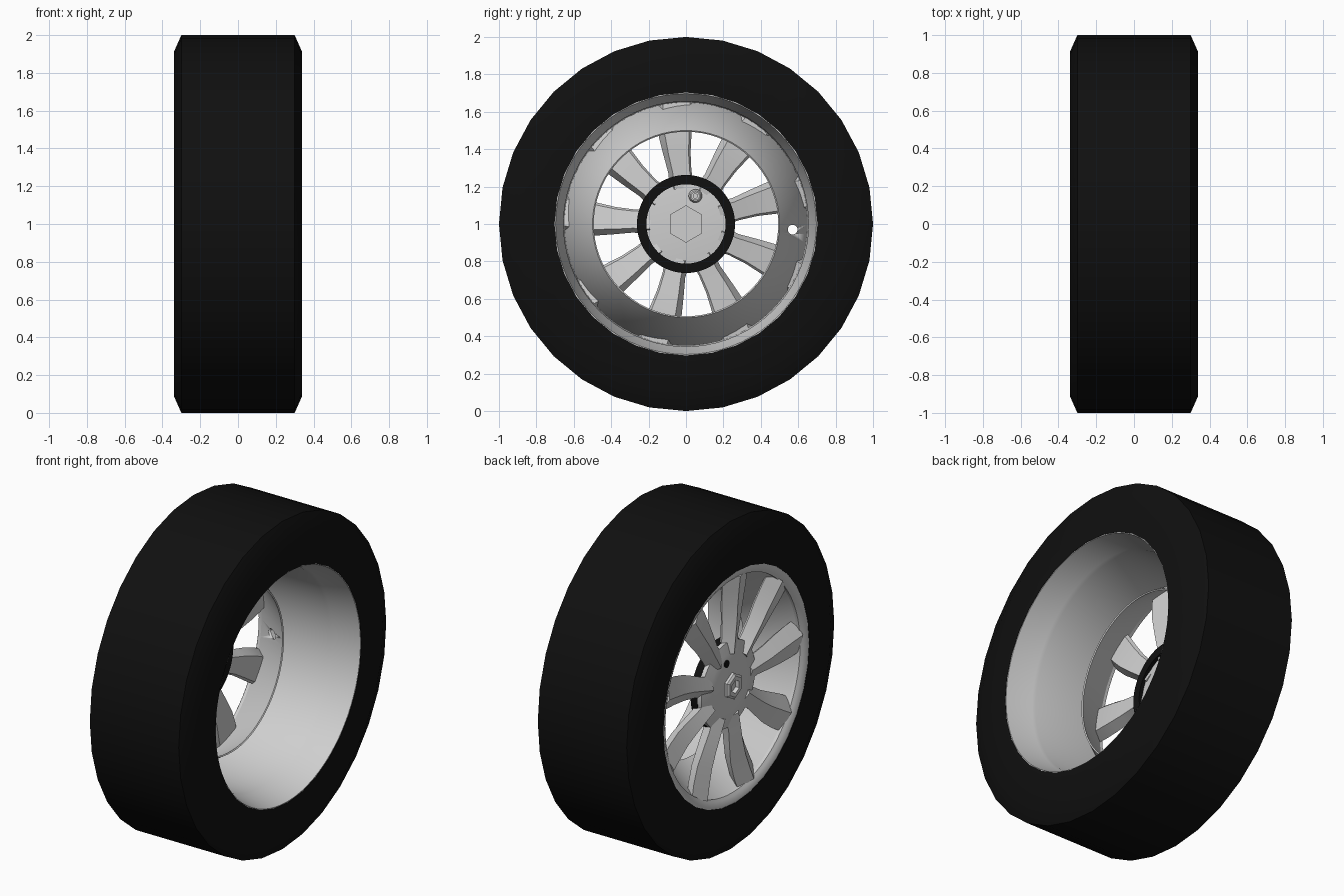
import bpy
import bmesh
from math import sin, cos, pi, radians

cube = bpy.data.objects.get("Cube")
if cube:
    bpy.data.objects.remove(cube, do_unlink=True)


def material(name, value):
    m = bpy.data.materials.new(name)
    m.use_nodes = True
    colour = (value, value, value, 1)
    m.diffuse_color = colour
    m.node_tree.nodes["Principled BSDF"].inputs["Base Color"].default_value = colour
    return m


rubber = material("black rubber", 0.005)
alloy = material("silver alloy", 0.62)


def finish(name, bm, mat, angle=35):
    """Turn a bmesh centred on the axle into a shaded object."""
    bmesh.ops.recalc_face_normals(bm, faces=bm.faces)
    mesh = bpy.data.meshes.new(name)
    bm.to_mesh(mesh)
    bm.free()
    mesh.materials.append(mat)
    ob = bpy.data.objects.new(name, mesh)
    ob.location.z = 1
    bpy.context.collection.objects.link(ob)
    bpy.ops.object.select_all(action='DESELECT')
    ob.select_set(True)
    bpy.context.view_layer.objects.active = ob
    bpy.ops.object.shade_smooth_by_angle(angle=radians(angle))
    return ob


def lathe(name, profile, mat, sides=72, centre=(0, 0), angle=35):
    """Revolve a closed profile of (x, radius) points about the x axis."""
    bm = bmesh.new()
    rings = []
    for i in range(sides):
        a = 2 * pi * i / sides
        rings.append([bm.verts.new((x, centre[0] + r * sin(a), centre[1] + r * cos(a)))
                      for x, r in profile])
    n = len(profile)
    for i in range(sides):
        p, q = rings[i], rings[(i + 1) % sides]
        for j in range(n):
            k = (j + 1) % n
            bm.faces.new((p[j], p[k], q[k], q[j]))
    bmesh.ops.remove_doubles(bm, verts=bm.verts, dist=1e-5)
    return finish(name, bm, mat, angle)


def disc(name, x0, x1, r, mat, sides=48, centre=(0, 0)):
    """Solid cylinder or prism along the x axis."""
    bm = bmesh.new()
    rings = [[bm.verts.new((x, centre[0] + r * sin(2 * pi * i / sides),
                            centre[1] + r * cos(2 * pi * i / sides)))
              for i in range(sides)] for x in (x0, x1)]
    for ring in rings:
        bm.faces.new(ring)
    for i in range(sides):
        k = (i + 1) % sides
        bm.faces.new((rings[0][i], rings[0][k], rings[1][k], rings[1][i]))
    return finish(name, bm, mat)


# Tyre
lathe("tyre", [(-.34, .703), (-.34, .91), (-.30, 1), (.30, 1), (.34, .91), (.34, .703)],
      rubber, sides=32, angle=40)

# Rim barrel with flared inner lip and rolled outer lip
lathe("rim_barrel", [(.338, .706), (.338, .697), (.18, .662), (.16, .655), (-.28, .65),
                     (-.315, .65), (-.325, .665), (-.338, .69), (-.338, .706)], alloy)

# Conical inner flange, with a valve hole
flange = lathe("rim_flange", [(-.285, .655), (-.04, .5), (-.045, .493), (-.305, .655)], alloy)
cutter = disc("valve_hole_cutter", -.5, .1, .026, alloy, 24, (.57, -.03))
cutter.hide_render = True
cut = flange.modifiers.new("valve_hole", 'BOOLEAN')
cut.operation = 'DIFFERENCE'
cut.solver = 'EXACT'
cut.object = cutter
bpy.context.view_layer.objects.active = flange
bpy.ops.object.modifier_apply(modifier=cut.name)
bpy.data.objects.remove(cutter, do_unlink=True)

# Nine twisted spokes: each section has a ridge in front and a narrower back
SPOKES = 9
STATIONS = [(.19, .066, .002), (.28, .062, .006), (.38, .073, .012),
            (.48, .088, .012), (.58, .098, .006), (.655, .098, 0)]
SECTION = [(1, -.285), (-.15, -.318), (-1, -.262), (-.85, -.245), (.62, -.225)]
for s in range(SPOKES):
    a = radians(95.5 + s * 360 / SPOKES)
    bm = bmesh.new()
    loops = []
    for r, half, bend in STATIONS:
        loop = []
        for w, x in SECTION:
            t = w * half + bend
            tip = -.015 * max(0, r - .5) / .15
            loop.append(bm.verts.new((x + tip, r * cos(a) - t * sin(a),
                                      r * sin(a) + t * cos(a))))
        loops.append(loop)
    n = len(SECTION)
    for p, q in zip(loops, loops[1:]):
        for j in range(n):
            k = (j + 1) % n
            bm.faces.new((p[j], p[k], q[k], q[j]))
    bm.faces.new(loops[0])
    bm.faces.new(loops[-1])
    finish(f"spoke_{s + 1}", bm, alloy, 25)

# Hub: dished cap in front, flat pad and dark mounting ring behind
lathe("hub", [(-.31, 0), (-.31, .15), (-.30, .20), (-.285, .26), (-.245, .26),
              (-.235, .2), (-.235, 0)], alloy)
lathe("mounting_ring", [(-.26, .212), (-.215, .212), (-.215, .262), (-.26, .262)], rubber)

# Hexagonal nut in front with a recessed centre, and its boss behind
lathe("centre_nut", [(-.305, .04), (-.335, .04), (-.335, .065), (-.325, .08), (-.305, .08)],
      alloy, sides=6, angle=20)
disc("nut_boss", -.245, -.225, .1, alloy, 6)

# Locating pin behind the hub and its dark socket in front
PIN = (.05, .15)
lathe("pin_collar", [(-.24, .02), (-.2, .02), (-.2, .027), (-.215, .036), (-.24, .036)],
      alloy, 24, PIN)
disc("pin", -.24, -.205, .014, alloy, 16, PIN)
disc("pin_socket", -.313, -.306, .022, rubber, 24, PIN)
